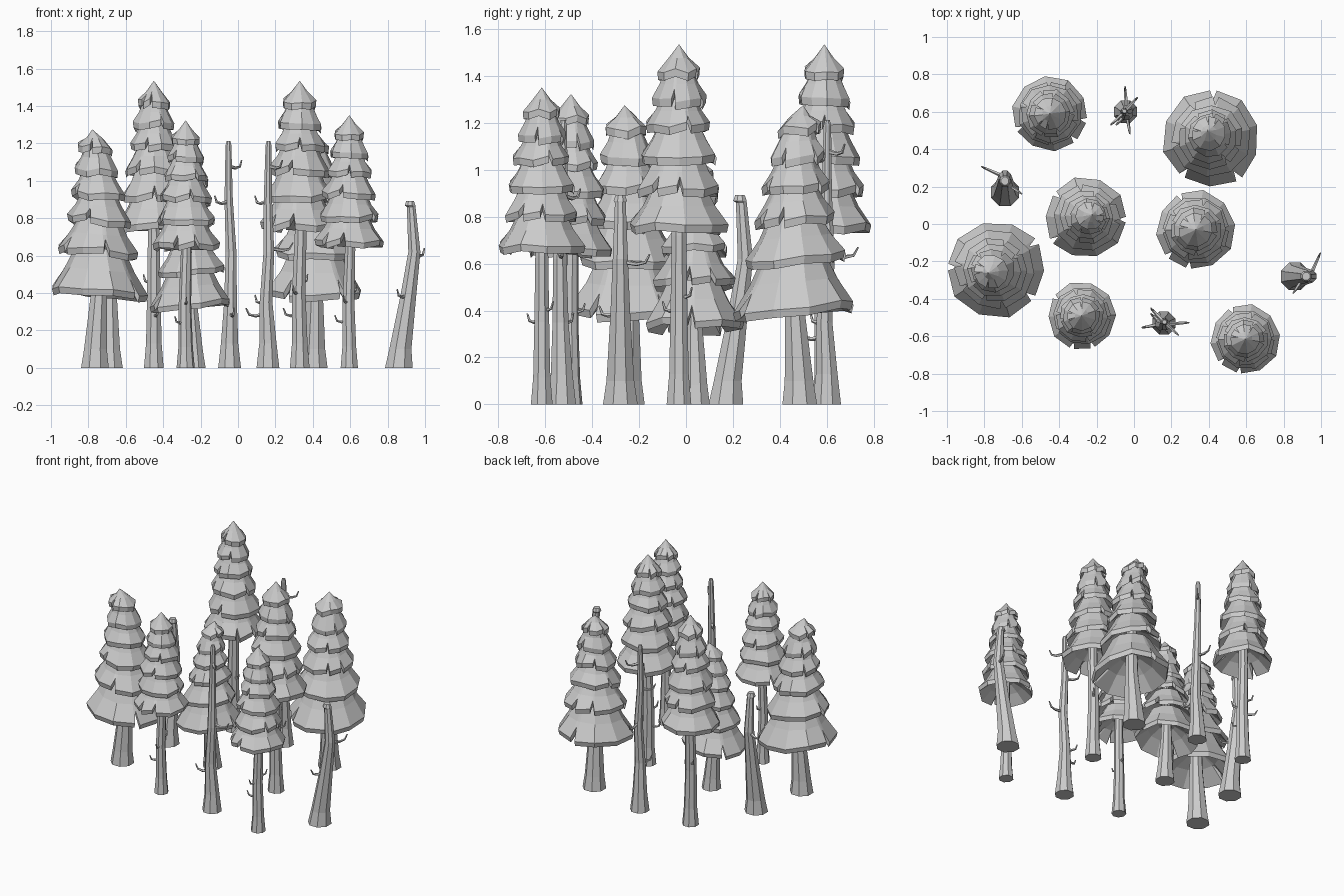
import bpy, bmesh, math, random
from math import sin, cos, pi
from mathutils import Vector

cube = bpy.data.objects.get("Cube")
if cube:
    bpy.data.objects.remove(cube, do_unlink=True)

# one plain colour for the whole grove
grey = bpy.data.materials.new("plain grey")
grey.use_nodes = True
COLOR = (0.6, 0.6, 0.6, 1)
grey.diffuse_color = COLOR
grey.node_tree.nodes["Principled BSDF"].inputs["Base Color"].default_value = COLOR


def lerp(a, b, t):
    return a + (b - a) * t


def finish(bm, name):
    """Turn a bmesh into flat-shaded mesh data."""
    bmesh.ops.remove_doubles(bm, verts=bm.verts, dist=0.0004)
    bmesh.ops.recalc_face_normals(bm, faces=bm.faces)
    mesh = bpy.data.meshes.new(name)
    bm.to_mesh(mesh)
    bm.free()
    mesh.materials.append(grey)
    return mesh


def loft(bm, rings):
    """Skin equal-sized rings and cap both ends."""
    rows = [[bm.verts.new(p) for p in ring] for ring in rings]
    n = len(rows[0])
    for a, b in zip(rows, rows[1:]):
        for i in range(n):
            j = (i + 1) % n
            bm.faces.new((a[i], a[j], b[j], b[i]))
    bm.faces.new(rows[0])
    bm.faces.new(rows[-1])


def tube(bm, path, sides, upright=False):
    """Tapered tube along (x, y, z, radius) points."""
    pts = [Vector(p[:3]) for p in path]
    rings = []
    for k, p in enumerate(pts):
        d = pts[min(k + 1, len(pts) - 1)] - pts[max(k - 1, 0)]
        if upright:
            u, v = Vector((1, 0, 0)), Vector((0, 1, 0))
        else:
            u = d.cross(Vector((0.13, 0.1, 1))).normalized()
            v = d.cross(u).normalized()
        r = path[k][3]
        rings.append([p + r * (u * cos(a) + v * sin(a))
                      for a in (2 * pi * (i + 0.5) / sides for i in range(sides))])
    loft(bm, rings)


def trunk_mesh(name, path, twigs):
    """Eight-sided trunk with hooked twigs given as (dx, dy, z)."""
    bm = bmesh.new()
    tube(bm, path, 8, upright=True)
    for dx, dy, z in twigs:
        k = max(i for i in range(len(path) - 1) if path[i][2] <= z)
        a, b = path[k], path[k + 1]
        t = (z - a[2]) / (b[2] - a[2])
        x, y = lerp(a[0], b[0], t), lerp(a[1], b[1], t)
        tube(bm, [(x, y, z, 0.011),
                  (x + dx * 0.55, y + dy * 0.55, z - 0.012, 0.009),
                  (x + dx * 0.85, y + dy * 0.85, z - 0.005, 0.007),
                  (x + dx, y + dy, z + 0.03, 0.004)], 5)
    return finish(bm, name)


def canopy_mesh(name, tip, tiers, tilt, seed):
    """Stacked notched skirts; tiers are (x, y, z, radius) from the top down."""
    rng = random.Random(seed)
    bm = bmesh.new()
    sides = 10
    px, py, pz, pr = tip + (0,)
    for x, y, z, r in tiers:
        rim = 0.034
        top_r, top_z = pr * 0.62, pz + (0.04 if pr else 0)
        notches = set(rng.sample(range(sides), 3))
        turn = rng.random()
        rings = [[] for _ in range(6)]
        for i in range(sides):
            a = 2 * pi * (i + turn) / sides
            rr = r * rng.uniform(0.96, 1.04)
            dz = rng.uniform(-0.012, 0.012)
            # a notch is a narrow V cut in from the rim, its lips at two heights
            cuts = ((-0.07, 1, 0.008), (0, 0.3, 0), (0.07, 1, -0.008)) if i in notches else ((0, 1, 0),)
            for da, out, lift in cuts:
                c, s = cos(a + da), sin(a + da)
                mid_r, mid_z = lerp(top_r, rr, 0.5) * 0.96, lerp(top_z, z + rim, 0.52)
                edge_r = lerp(mid_r, rr, out)
                edge_z = lerp(mid_z, z + rim + dz + lift, out)
                profile = ((top_r, top_z), (mid_r, mid_z), (edge_r, edge_z),
                           (edge_r * 0.965, edge_z - rim),
                           (min(mid_r, edge_r) * 0.8, lerp(top_z, z, 0.65)),
                           (top_r * 0.4 + 0.012, lerp(top_z, z, 0.45)))
                for k, (ring, (q, h)) in enumerate(zip(rings, profile)):
                    ox, oy = (px, py) if k == 0 else (x, y)
                    slope = tilt * q * c if k else 0
                    ring.append((ox + q * c, oy + q * s, h - slope))
        loft(bm, rings)
        px, py, pz, pr = x, y, z, r
    return finish(bm, name)


def place(name, mesh, x, y, turn=0, size=1.0, wide=1.0):
    ob = bpy.data.objects.new(name, mesh)
    ob.location = (x, y, 0)
    ob.rotation_euler.z = math.radians(turn)
    ob.scale = (size * wide, size * wide, size)
    bpy.context.collection.objects.link(ob)


# tall fir: bare lower trunk, canopy high up
tall_trunk = trunk_mesh(
    "tall_fir_trunk",
    [(0, 0, 0, 0.057), (0, 0, 0.13, 0.045), (-0.005, 0, 0.4, 0.039),
     (0.005, 0, 0.72, 0.034), (0, 0, 1.1, 0.025), (0, 0, 1.45, 0.008)],
    [(-0.085, -0.02, 0.29), (0.045, 0.055, 0.47), (-0.03, -0.07, 0.41)])
tall_canopy = canopy_mesh(
    "tall_fir_canopy", (0, 0, 1.535),
    [(0, 0, 1.39, 0.092), (0, 0, 1.275, 0.115), (0, 0, 1.16, 0.137),
     (0, 0, 1.03, 0.163), (0, 0, 0.89, 0.182), (0, 0, 0.735, 0.213)], 0.02, 4)

# broad fir: thick trunk, low leaning canopy
broad_trunk = trunk_mesh(
    "broad_fir_trunk",
    [(0, 0, 0, 0.08), (0.003, 0, 0.1, 0.066), (0.02, 0.006, 0.38, 0.047),
     (0.02, 0.006, 0.7, 0.035), (-0.005, 0, 1.15, 0.01)], [])
broad_canopy = canopy_mesh(
    "broad_fir_canopy", (-0.014, -0.012, 1.275),
    [(0, -0.005, 1.15, 0.092), (0.012, 0, 1.025, 0.118), (0.018, 0.003, 0.9, 0.143),
     (0.022, 0.005, 0.765, 0.173), (0.022, 0.008, 0.595, 0.215),
     (0.026, 0.01, 0.385, 0.26)], 0.09, 9)

# bare trunks: a tall slim one and a short bent one
slim_trunk = trunk_mesh(
    "slim_bare_trunk",
    [(0, 0, 0, 0.066), (0, 0, 0.13, 0.05), (0.005, -0.01, 0.35, 0.037),
     (0.008, 0.005, 0.62, 0.031), (-0.005, 0, 0.9, 0.024),
     (-0.006, 0.003, 1.19, 0.017), (-0.006, 0.003, 1.212, 0.011)],
    [(0.07, 0.075, 1.08), (-0.075, -0.07, 0.89), (-0.01, 0.13, 0.64),
     (0.02, -0.11, 0.29), (-0.055, -0.06, 0.36)])
bent_trunk = trunk_mesh(
    "bent_bare_trunk",
    [(0, 0, 0, 0.08), (0.008, 0, 0.1, 0.064), (0.05, 0, 0.38, 0.046),
     (0.083, 0, 0.62, 0.035), (0.066, 0, 0.86, 0.025),
     (0.06, 0, 0.868, 0.031), (0.06, 0, 0.892, 0.022)],
    [(0.055, 0.125, 0.61), (-0.06, -0.09, 0.39)])

# planting: name, x, y, turn, size, width factor
for name, x, y, turn, size, wide in (
        ("back_right", -0.45, 0.59, 90, 1.0, 0.95), ("centre_left", 0.33, -0.03, 0, 1.0, 1.0),
        ("front_right", -0.28, -0.49, 30, 0.862, 1.0), ("front_left", 0.595, -0.615, 0, 0.88, 1.0)):
    place("tall_fir_trunk_" + name, tall_trunk, x, y, turn, size)
    place("tall_fir_canopy_" + name, tall_canopy, x, y, turn, size, wide)

for name, x, y, turn, size in (
        ("right", -0.765, -0.25, 0, 1.0), ("back_left", 0.405, 0.485, -90, 1.0),
        ("centre_right", -0.235, 0.04, 180, 0.835)):
    place("broad_fir_trunk_" + name, broad_trunk, x, y, turn, size)
    place("broad_fir_canopy_" + name, broad_canopy, x, y, turn, size)

place("slim_bare_trunk_back", slim_trunk, -0.045, 0.6)
place("slim_bare_trunk_front", slim_trunk, 0.16, -0.53, -90)
place("bent_bare_trunk_left", bent_trunk, 0.86, -0.28)
place("bent_bare_trunk_right", bent_trunk, -0.69, 0.17, 90)
